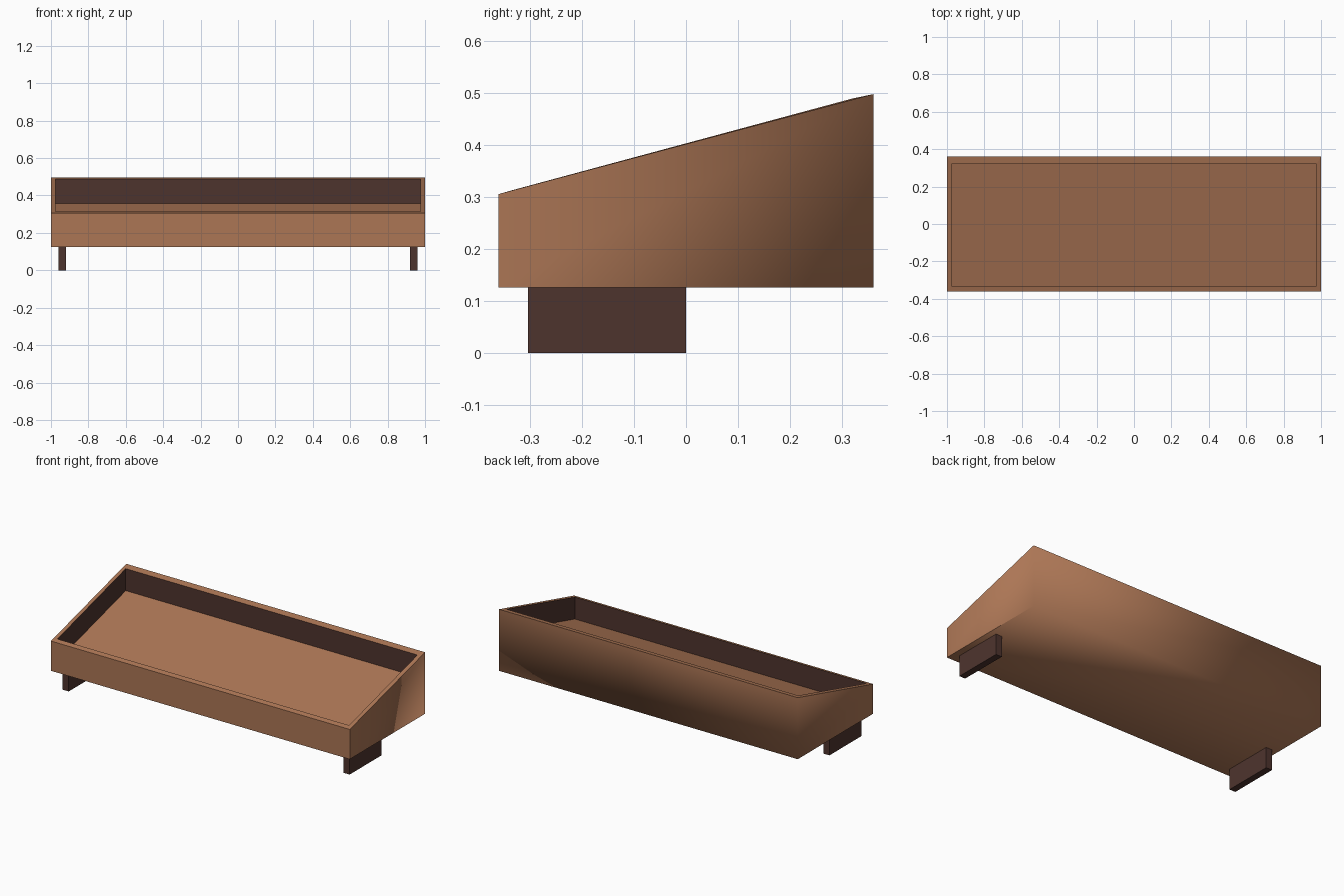
import bpy
import bmesh

cube = bpy.data.objects.get("Cube")
if cube:
    bpy.data.objects.remove(cube, do_unlink=True)


def make_material(name, color):
    mat = bpy.data.materials.new(name)
    mat.use_nodes = True
    mat.diffuse_color = color
    mat.node_tree.nodes["Principled BSDF"].inputs["Base Color"].default_value = color
    return mat


brown = make_material("warm brown", (0.413, 0.181, 0.091, 1))
dark = make_material("dark brown", (0.076, 0.034, 0.027, 1))


def add_object(name, bm, *mats):
    mesh = bpy.data.meshes.new(name)
    bmesh.ops.recalc_face_normals(bm, faces=bm.faces)
    bm.to_mesh(mesh)
    bm.free()
    for mat in mats:
        mesh.materials.append(mat)
    obj = bpy.data.objects.new(name, mesh)
    bpy.context.collection.objects.link(obj)
    return obj


# Sloping tray: rectangular loops joined from the underside up, over the rim
# and down to the sunken floor
HALF_X, HALF_Y, BASE = 1.0, 0.36, 0.125
IN_X, IN_FRONT, IN_BACK, DEPTH = 0.976, -0.332, 0.321, 0.133
FRONT_Z, BACK_Z = 0.313, 0.489

bm = bmesh.new()


def loop(x, front, back, front_z, back_z):
    corners = [(-x, front, front_z), (x, front, front_z),
               (x, back, back_z), (-x, back, back_z)]
    return [bm.verts.new(c) for c in corners]


loops = [
    loop(HALF_X, -HALF_Y, HALF_Y, BASE, BASE),
    loop(HALF_X, -HALF_Y, HALF_Y, 0.305, 0.497),
    loop(IN_X, IN_FRONT, IN_BACK, FRONT_Z, BACK_Z),
    loop(IN_X, IN_FRONT, IN_BACK, FRONT_Z - DEPTH, BACK_Z - DEPTH),
]
bm.faces.new(reversed(loops[0]))
bm.faces.new(loops[-1])
for level, (low, high) in enumerate(zip(loops, loops[1:])):
    for i in range(4):
        j = (i + 1) % 4
        face = bm.faces.new((low[i], low[j], high[j], high[i]))
        face.material_index = 1 if level == 2 else 0  # dark inner walls

# Shading flows only around the back corners and the lower back edge
for face in bm.faces:
    face.smooth = True
for edge in bm.edges:
    at_back = all(v.co.y > HALF_Y - 0.01 for v in edge.verts)
    at_base = any(v.co.z < BASE + 0.01 for v in edge.verts)
    edge.smooth = at_back and at_base
add_object("tray", bm, brown, dark)

# Two plank feet under the front half
for side, name in ((1, "left_foot"), (-1, "right_foot")):
    bm = bmesh.new()
    bmesh.ops.create_cube(bm, size=1)
    bmesh.ops.scale(bm, vec=(0.04, 0.304, BASE), verts=bm.verts)
    bmesh.ops.translate(bm, vec=(side * 0.94, -0.152, BASE / 2), verts=bm.verts)
    add_object(name, bm, dark)
